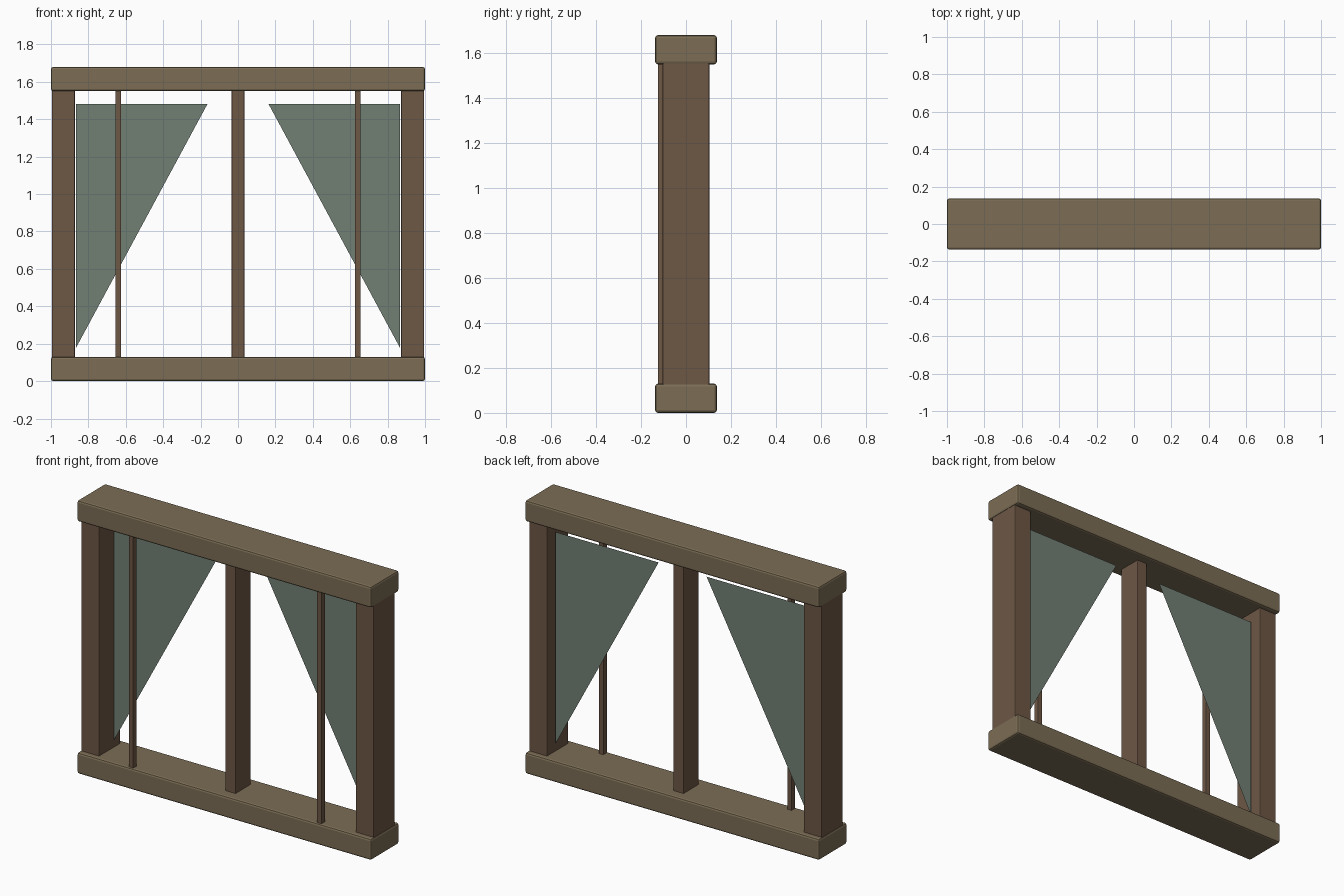
import bpy, bmesh

if "Cube" in bpy.data.objects:
    bpy.data.objects.remove(bpy.data.objects["Cube"])


def material(name, rgb):
    m = bpy.data.materials.new(name)
    m.diffuse_color = (*rgb, 1)
    m.use_nodes = True
    m.node_tree.nodes["Principled BSDF"].inputs["Base Color"].default_value = m.diffuse_color
    return m


RAIL = material("rail_wood", (0.20, 0.153, 0.09))
POST = material("post_wood", (0.155, 0.095, 0.06))
PANE = material("green_glass", (0.165, 0.215, 0.175))


def box(name, x, y, z, mat, bevel):
    """Bevelled box from (min, max) pairs on each axis."""
    bpy.ops.mesh.primitive_cube_add(
        size=1, location=[sum(r) / 2 for r in (x, y, z)])
    ob = bpy.context.object
    ob.name = name
    ob.scale = [r[1] - r[0] for r in (x, y, z)]
    bpy.ops.object.transform_apply(location=False, rotation=False, scale=True)
    ob.data.materials.append(mat)
    if bevel:
        mod = ob.modifiers.new("edge", "BEVEL")
        mod.width = bevel
        mod.segments = 2
    return ob


def pane(name, side):
    """Flat triangular corner pane."""
    bm = bmesh.new()
    corners = [(0.865, 0.18), (0.865, 1.482), (0.163, 1.482)]
    bm.faces.new([bm.verts.new((side * x, 0.033, z)) for x, z in corners])
    bm.normal_update()
    me = bpy.data.meshes.new(name)
    bm.to_mesh(me)
    bm.free()
    me.materials.append(PANE)
    ob = bpy.data.objects.new(name, me)
    bpy.context.collection.objects.link(ob)


# Sill and head rails
box("bottom_rail", (-1, 1), (-0.137, 0.137), (0, 0.13), RAIL, 0.012)
box("top_rail", (-1, 1), (-0.137, 0.137), (1.55, 1.68), RAIL, 0.012)

# Centre post
box("centre_post", (-0.034, 0.034), (-0.073, 0.073), (0.11, 1.57), POST, 0.003)

# Side posts, slim mullions and panes on both sides
for side, label in ((-1, "left"), (1, "right")):
    def span(a, b):
        return sorted((side * a, side * b))
    box(label + "_post", span(0.872, 0.995), (-0.104, 0.104), (0.11, 1.57), POST, 0.006)
    box(label + "_mullion", span(0.625, 0.655), (-0.125, -0.09), (0.11, 1.57), POST, 0.002)
    pane(label + "_pane", side)
